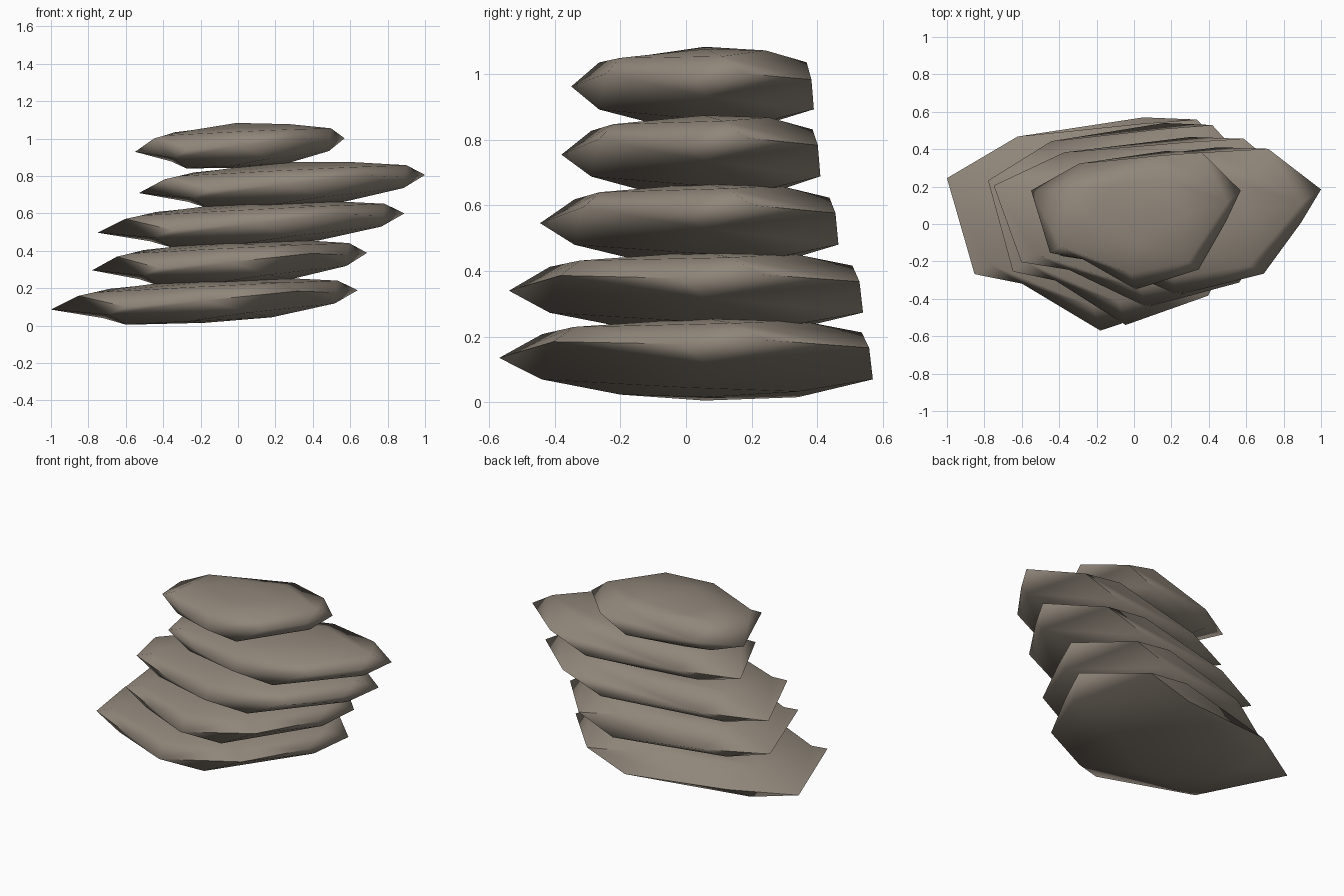
import bpy, bmesh, math

if "Cube" in bpy.data.objects:
    bpy.data.objects.remove(bpy.data.objects["Cube"])

stone = bpy.data.materials.new("warm grey stone")
stone.diffuse_color = (0.28, 0.24, 0.195, 1)
stone.use_nodes = True
stone.node_tree.nodes["Principled BSDF"].inputs["Base Color"].default_value = stone.diffuse_color

# Rings of the rough slab, bottom to top: (x in half widths, y in half depths, height)
RINGS = [
    [(.44, 0, -.112), (.25, .6, -.115), (-.3, .6, -.105), (-.51, .1, -.105), (-.1, -.35, -.107)],
    [(.85, .1, -.058), (.28, 1, -.079), (-.66, .61, -.062), (-.63, -.45, -.045), (.29, -.77, -.08)],
    [(.86, -.02, 0), (1, .43, .005), (.63, .98, 0), (-.54, .82, 0), (-1, .43, 0),
     (-.82, -.47, .065), (-.51, -.56, -.01), (0, -1, 0), (.6, -.71, .02)],
    [(.87, .25, .063), (.26, .94, .065), (-.62, .42, .092), (-.72, -.38, .078),
     (-.05, -.77, .075), (.5, -.6, .07)],
    [(.48, .1, .098), (.3, .6, .1), (-.25, .5, .087), (-.45, 0, .098), (0, -.35, .097)],
]
BOTTOM, TOP = (0, .1, -.12), (-.03, .1, .122)
TILT = 0.06


def turn(p):
    return math.atan2(p[1] - .1, p[0]) % math.tau


def stitch(bm, a, b):
    """Triangulate between two closed rings of (angle, vertex), advancing by angle."""
    i = j = 0
    na, nb = len(a), len(b)

    def ang(r, k):
        return r[k % len(r)][0] + math.tau * (k // len(r))

    while i < na or j < nb:
        va, vb = a[i % na][1], b[j % nb][1]
        next_a = ang(a, i) + ang(a, i + 1)
        next_b = ang(b, j) + ang(b, j + 1)
        if j >= nb or (i < na and next_a <= next_b):
            bm.faces.new((va, a[(i + 1) % na][1], vb))
            i += 1
        else:
            bm.faces.new((va, b[(j + 1) % nb][1], vb))
            j += 1


def slab(name, cx, cy, cz, hw, hd):
    bm = bmesh.new()

    def vert(p):
        u, v, h = p
        return bm.verts.new((cx + u * hw, cy + v * hd, cz + TILT * u * hw + h))

    rings = [[(turn(p), vert(p)) for p in sorted(r, key=turn)] for r in RINGS]
    for a, b in zip(rings, rings[1:]):
        stitch(bm, a, b)
    # Slightly domed bottom and top
    for ring, p in ((rings[0], BOTTOM), (rings[-1], TOP)):
        c = vert(p)
        for i in range(len(ring)):
            bm.faces.new((c, ring[i - 1][1], ring[i][1]))
    bmesh.ops.recalc_face_normals(bm, faces=bm.faces)
    me = bpy.data.meshes.new(name)
    bm.to_mesh(me)
    bm.free()
    me.materials.append(stone)
    ob = bpy.data.objects.new(name, me)
    bpy.context.collection.objects.link(ob)
    bpy.ops.object.select_all(action='DESELECT')
    ob.select_set(True)
    bpy.context.view_layer.objects.active = ob
    bpy.ops.object.shade_smooth_by_angle(angle=math.radians(80))


# Stack of five slabs
slab("bottom_slab", -.18, 0, .135, .82, .57)
slab("second_slab", -.045, 0, .34, .735, .54)
slab("middle_slab", .07, .01, .546, .82, .455)
slab("fourth_slab", .235, .015, .755, .765, .395)
slab("top_slab", .01, .02, .963, .56, .37)
